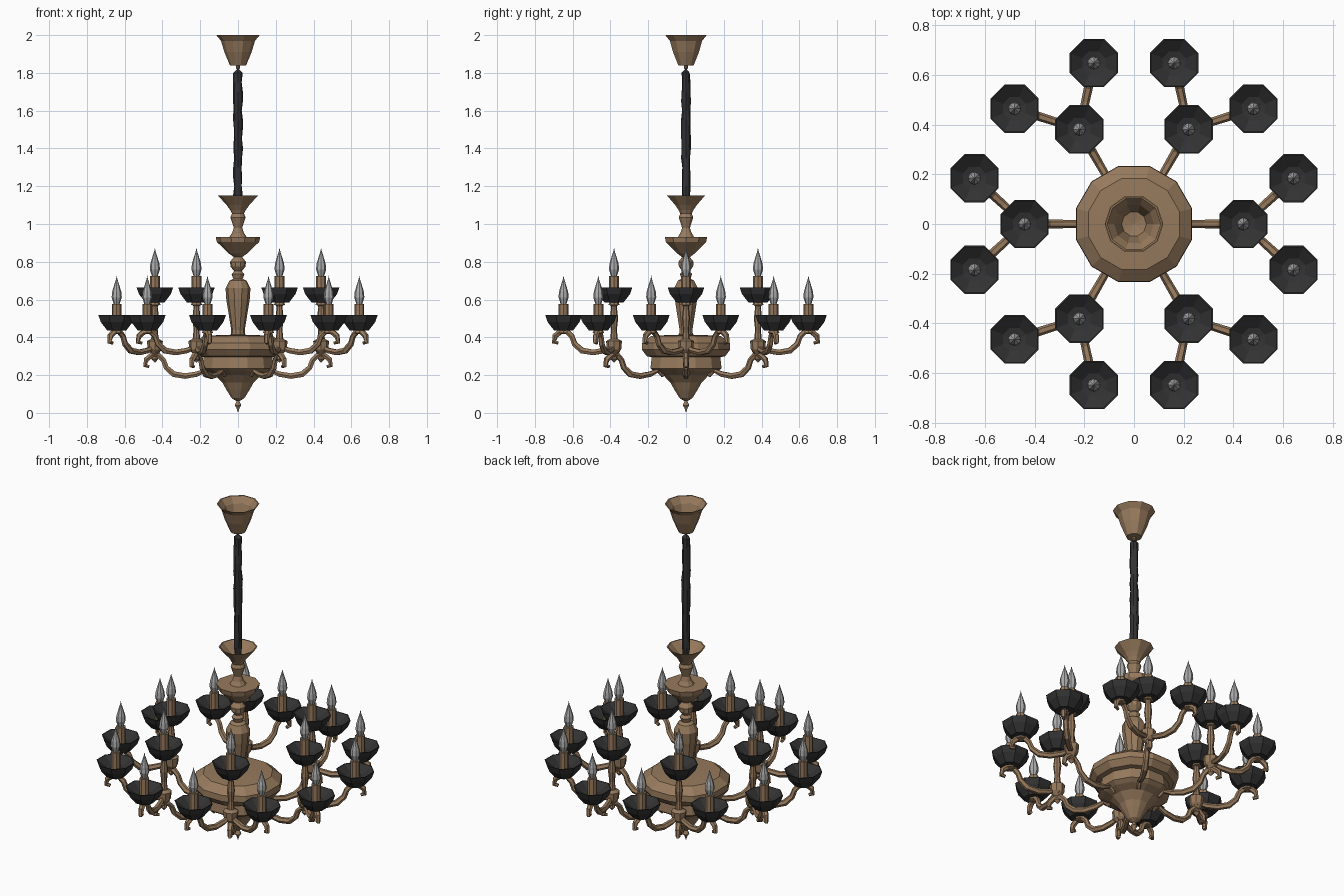
import bpy, bmesh, math, random
from mathutils import Vector

if "Cube" in bpy.data.objects:
    bpy.data.objects.remove(bpy.data.objects["Cube"])

random.seed(4)


def material(name, c):
    m = bpy.data.materials.new(name)
    m.diffuse_color = (*c, 1)
    m.use_nodes = True
    m.node_tree.nodes["Principled BSDF"].inputs["Base Color"].default_value = m.diffuse_color
    return m


BRONZE = material("bronze", (0.31, 0.195, 0.11))
BLACK = material("black_metal", (0.032, 0.032, 0.033))
GLASS = material("bulb_glass", (0.42, 0.42, 0.43))


def add(name, mesh, mat):
    mesh.materials.clear()
    mesh.materials.append(mat)
    ob = bpy.data.objects.new(name, mesh)
    bpy.context.collection.objects.link(ob)
    return ob


def lathe(name, profile, n, mat, at=(0, 0, 0), turn=0.0, jitter=0.0):
    """Revolve (radius, z) points, listed from bottom to top, around z."""
    bm = bmesh.new()
    rings = []
    for r, z in profile:
        if r < 1e-5:
            rings.append([bm.verts.new((at[0], at[1], at[2] + z))])
            continue
        ring = []
        for i in range(n):
            a = turn + math.tau * i / n
            q = r * (1 + random.uniform(-jitter, jitter))
            ring.append(bm.verts.new((at[0] + q * math.cos(a), at[1] + q * math.sin(a), at[2] + z)))
        rings.append(ring)
    for lo, hi in zip(rings, rings[1:]):
        for i in range(n):
            j = (i + 1) % n
            if len(lo) == 1:
                bm.faces.new((lo[0], hi[j], hi[i]))
            elif len(hi) == 1:
                bm.faces.new((lo[i], lo[j], hi[0]))
            else:
                bm.faces.new((lo[i], lo[j], hi[j], hi[i]))
    me = bpy.data.meshes.new(name)
    bm.to_mesh(me)
    bm.free()
    return add(name, me, mat)


def tube(name, pts, radii, mat):
    """Faceted tube along a path."""
    cu = bpy.data.curves.new(name + "_path", 'CURVE')
    cu.dimensions = '3D'
    cu.bevel_depth = 1.0
    cu.bevel_resolution = 1
    cu.use_fill_caps = True
    sp = cu.splines.new('POLY')
    sp.points.add(len(pts) - 1)
    sp.use_smooth = False
    for p, co, r in zip(sp.points, pts, radii):
        p.co = (*co, 1)
        p.radius = r
    tmp = bpy.data.objects.new(name + "_tmp", cu)
    bpy.context.collection.objects.link(tmp)
    bpy.context.view_layer.update()
    me = bpy.data.meshes.new_from_object(tmp.evaluated_get(bpy.context.evaluated_depsgraph_get()))
    bpy.data.objects.remove(tmp)
    bpy.data.curves.remove(cu)
    return add(name, me, mat)


# S-shaped arm: (distance along the arm from its lamp end, height, thickness)
ARM = [(-.04, -.10, .010), (-.01, -.07, .012), (.04, -.09, .016), (.10, -.10, .017),
       (.16, -.09, .018), (.20, -.055, .016), (.215, -.015, .015), (.24, .01, .016),
       (.275, .012, .017), (.305, -.012, .016), (.312, -.045, .013), (.29, -.05, .009)]


def arm(name, start, end, z):
    s, e = Vector((*start, z)), Vector((*end, z))
    u = (e - s).normalized()
    off = (e - s).length - 0.26
    pts = [s + u * (d + off) + Vector((0, 0, h)) for d, h, _ in ARM]
    if off < 0.005:          # sub-arms start inside the hub
        pts[0], pts[1] = s + Vector((0, 0, -.07)), s + u * .02 + Vector((0, 0, -.07))
    tube(name, pts, [p[2] for p in ARM], BRONZE)


def lamp(name, x, y, z):
    """Dish, candle and flame bulb; z is the rim height of the dish."""
    t = math.pi / 8
    lathe(name + "_dish", [(0, -.08), (.055, -.08), (.092, -.035), (.105, 0), (.1, 0),
                           (.05, -.035), (0, -.045)], 8, BLACK, (x, y, z), t)
    lathe(name + "_cup", [(0, -.1), (.03, -.093), (.022, -.075)], 8, BRONZE, (x, y, z))
    lathe(name + "_candle", [(.026, -.06), (.026, .06), (0, .06)], 8, BRONZE, (x, y, z))
    lathe(name + "_bulb", [(.014, .055), (.027, .095), (.024, .125), (.012, .165), (.004, .19), (0, .21)],
          8, GLASS, (x, y, z))


def polar(r, deg):
    return (r * math.cos(math.radians(deg)), r * math.sin(math.radians(deg)))


# Ceiling canopy, open at the top
lathe("canopy", [(0, 1.815), (.012, 1.825), (.01, 1.838), (.042, 1.838), (.072, 1.91), (.09, 1.97),
                 (.115, 2.0), (.108, 2.0), (.08, 1.965), (.05, 1.88), (0, 1.87)], 10, BRONZE)

# Wrapped chain
lathe("chain", [(0.018, 1.09)] + [(.023, 1.15 + .05 * i) for i in range(14)] + [(0, 1.825)],
      8, BLACK, jitter=.16)

# Central column: open cup, spindle, collar and baluster
lathe("column", [(.04, .40), (.036, .44), (.062, .60), (.066, .66), (.045, .70), (.025, .71), (.034, .735),
                 (.02, .75), (.04, .775), (.042, .80), (.022, .825), (.05, .845), (.065, .86), (.112, .905),
                 (.118, .932), (.045, .932), (.03, .955), (.022, .98), (.04, 1.035), (.032, 1.055),
                 (.042, 1.075), (.06, 1.10), (.105, 1.15), (.098, 1.15), (.045, 1.10), (0, 1.085)],
      10, BRONZE)

# Bowl with lower band, pointed base and finial
lathe("bowl", [(0, 0), (.008, .025), (.018, .04), (.008, .062), (.035, .078), (.065, .125), (.085, .16),
               (.125, .2), (.17, .218), (.195, .235), (.188, .295), (.215, .30), (.242, .335), (.24, .37),
               (.19, .408), (.1, .412), (0, .415)], 12, BRONZE, turn=math.pi / 12)

# Six branches, each with an inner lamp and two outer lamps
for k in range(6):
    a = 60 * k
    hub = polar(.44, a)
    n = f"branch_{k + 1}"
    arm(n + "_main_arm", polar(.16, a), hub, .295)
    lathe(n + "_post", [(0, .265), (.018, .285), (.012, .305), (.038, .335), (.042, .38), (.02, .392),
                        (.015, .44), (.022, .5), (.015, .56), (.03, .60)], 8, BRONZE, (*hub, 0))
    lamp(n + "_inner_lamp", *hub, .665)
    for side, da in (("left", 16), ("right", -16)):
        end = polar(.668, a + da)
        arm(f"{n}_{side}_arm", hub, end, .42)
        lamp(f"{n}_{side}_lamp", *end, .517)
